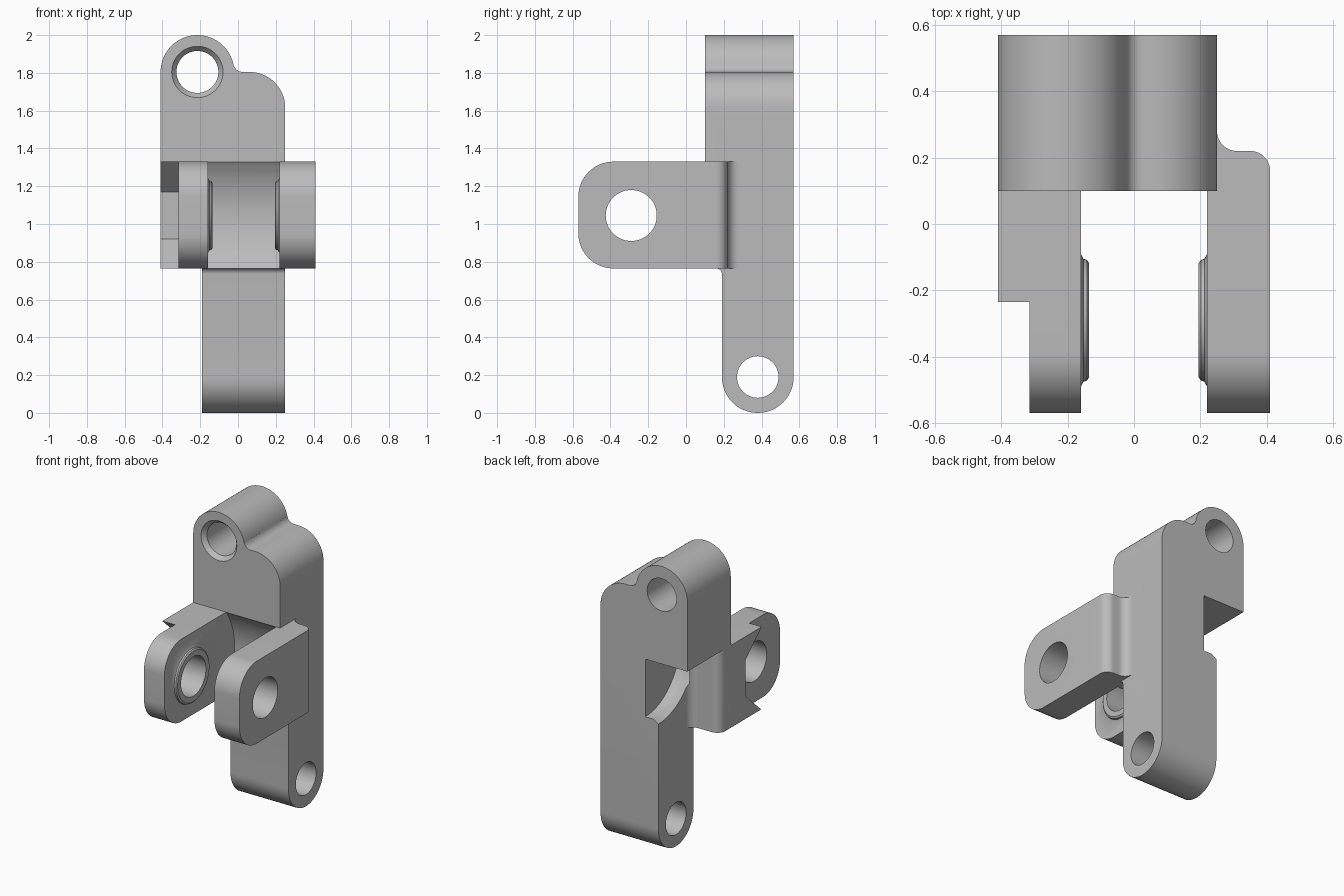
import bpy, bmesh
from math import sin, cos, radians
from mathutils import Vector

if "Cube" in bpy.data.objects:
    bpy.data.objects.remove(bpy.data.objects["Cube"], do_unlink=True)

grey = bpy.data.materials.new("machined_grey")
grey.use_nodes = True
grey.diffuse_color = (0.5, 0.5, 0.5, 1)
grey.node_tree.nodes["Principled BSDF"].inputs["Base Color"].default_value = (0.5, 0.5, 0.5, 1)

PIVOT = (-0.29, 1.045)      # y, z of the clevis pin axis
BOTTOM, TOP = 0.765, 1.33   # height of the clevis arms


def arc(cx, cy, r, a0, a1, n=16):
    return [(cx + r * cos(radians(a0 + (a1 - a0) * i / n)),
             cy + r * sin(radians(a0 + (a1 - a0) * i / n))) for i in range(n + 1)]


def rect(u0, u1, v0, v1):
    return [(u0, v0), (u1, v0), (u1, v1), (u0, v1)]


def place(axis, p, d):
    u, v = p
    return Vector({"x": (d, u, v), "y": (u, d, v), "z": (u, v, d)}[axis])


def loft(name, axis, sections):
    """Skin matching outlines placed at depths along an axis."""
    bm = bmesh.new()
    rings = [[bm.verts.new(place(axis, p, d)) for p in pts] for pts, d in sections]
    for a, b in zip(rings, rings[1:]):
        for i in range(len(a)):
            j = (i + 1) % len(a)
            bm.faces.new((a[i], a[j], b[j], b[i]))
    bm.faces.new(rings[0])
    bm.faces.new(rings[-1])
    bmesh.ops.recalc_face_normals(bm, faces=bm.faces)
    mesh = bpy.data.meshes.new(name)
    bm.to_mesh(mesh)
    bm.free()
    mesh.materials.append(grey)
    ob = bpy.data.objects.new(name, mesh)
    bpy.context.collection.objects.link(ob)
    return ob


def prism(name, axis, pts, d0, d1):
    return loft(name, axis, [(pts, d0), (pts, d1)])


def turned(name, axis, centre, *stations):
    """Round part from (radius, depth) stations."""
    return loft(name, axis, [(arc(*centre, r, 0, 360 - 360 / 64, 63), d) for r, d in stations])


def combine(body, tool, operation):
    mod = body.modifiers.new("combine", "BOOLEAN")
    mod.solver = "EXACT"
    mod.operation = operation
    mod.object = tool
    deps = bpy.context.evaluated_depsgraph_get()
    mesh = bpy.data.meshes.new_from_object(body.evaluated_get(deps))
    body.modifiers.clear()
    body.data = mesh
    bpy.data.objects.remove(tool, do_unlink=True)


# Upper block with pin boss
head = (arc(-0.215, 1.805, 0.195, 180, 11.8, 32)
        + arc(0.025, 1.855, 0.05, 191.8, 270, 10)
        + arc(0.06, 1.615, 0.19, 90, 0)
        + [(0.25, TOP), (-0.41, TOP)])
body = prism("clevis_bracket", "y", head, 0.1, 0.57)

# Leg with rounded foot and a small fillet under the arms
leg = (arc(0.38, 0.19, 0.19, 180, 360, 32) + [(0.57, 1.5), (0.15, 1.5), (0.15, BOTTOM)]
       + arc(0.16, BOTTOM - 0.03, 0.03, 90, 0, 6))
combine(body, prism("leg", "x", leg, -0.19, 0.25), "UNION")

# Bridge between the arms, later hollowed around the pin axis
bridge = prism("bridge", "x", rect(0.1, 0.4, BOTTOM, TOP), -0.19, 0.25)
combine(body, bridge, "UNION")
clearance = turned("clearance", "x", PIVOT, (0.483, -0.16), (0.483, 0.22))
combine(body, clearance, "DIFFERENCE")

# Clevis arms: rounded side outline crossed with a filleted plan
side = (arc(-0.385, 0.95, 0.185, 270, 180) + arc(-0.385, 1.145, 0.185, 180, 90)
        + [(0.5, TOP), (0.5, BOTTOM)])
for s, inner, root in ((1, 0.22, 0.25), (-1, 0.16, 0.19)):
    plan = ([(inner, -0.7), (0.41, -0.7)] + arc(0.35, 0.16, 0.06, 0, 90, 10)
            + arc(root + 0.06, 0.28, 0.06, 270, 180, 10) + [(inner, 0.28)])
    plan = [(s * x, y) for x, y in plan]
    arm = prism("arm", "z", plan, 0.5, 1.6)
    combine(arm, prism("arm_side", "x", side, -0.6, 0.6), "INTERSECT")
    # Raised ring on the inner face
    ring = turned("ring", "x", PIVOT, (0.2, s * (inner + 0.03)), (0.2, s * inner),
                  (0.185, s * (inner - 0.008)), (0.182, s * (inner - 0.018)),
                  (0.172, s * (inner - 0.025)))
    combine(arm, ring, "UNION")
    combine(body, arm, "UNION")

# Nut pocket on the outside of the right arm
nut = [(-0.7, 1.4), (-0.312, 1.4), (-0.06, 1.17), (-0.06, 0.92), (-0.312, 0.69), (-0.7, 0.69)]
combine(body, prism("nut_pocket", "x", nut, -0.5, -0.315), "DIFFERENCE")

# Rounded relief under the block on the right side of the leg
relief = arc(0.57, 1.31, 0.375, 180, 270, 24) + [(0.7, 0.935), (0.7, TOP), (0.195, TOP)]
lip = arc(0.57, 1.31, 0.405, 180, 270, 24) + [(0.7, 0.905), (0.7, TOP), (0.165, TOP)]
combine(body, loft("relief", "x", [(relief, -0.09), (relief, -0.15), (lip, -0.2)]), "DIFFERENCE")

# Pin holes, with a countersink at the front of the upper one
for hole in (
    turned("arm_hole", "x", PIVOT, (0.135, -0.6), (0.135, 0.6)),
    turned("foot_hole", "x", (0.38, 0.19), (0.11, -0.5), (0.11, 0.5)),
    turned("head_hole", "y", (-0.215, 1.805), (0.136, 0.0), (0.136, 0.1),
           (0.111, 0.13), (0.111, 0.7)),
):
    combine(body, hole, "DIFFERENCE")

# Smooth curves, sharp edges
bpy.ops.object.select_all(action="DESELECT")
body.select_set(True)
bpy.context.view_layer.objects.active = body
bpy.ops.object.shade_smooth_by_angle(angle=radians(30))
